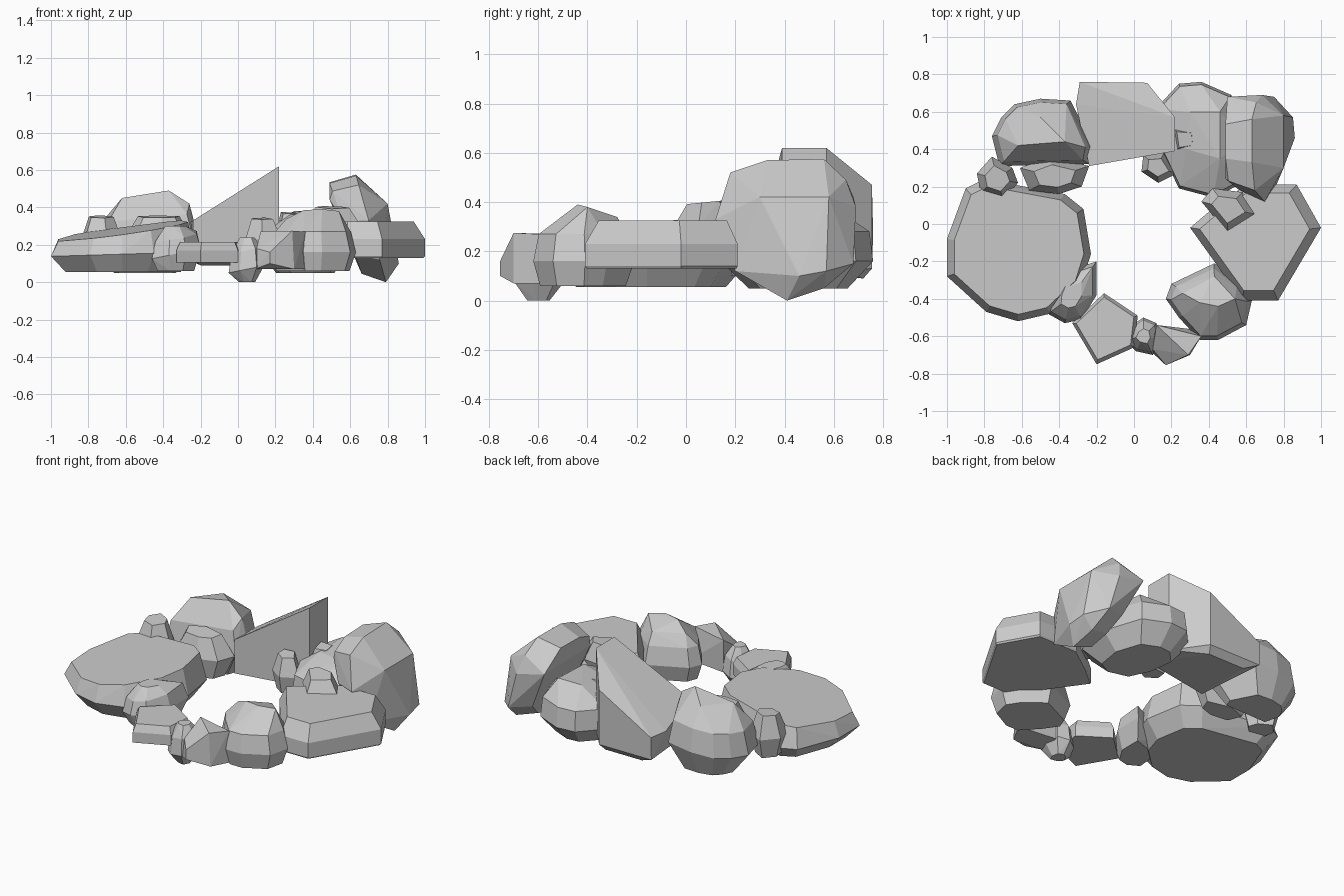
import bpy, bmesh, math


def hull(name, points):
    """Faceted stone: convex hull with coplanar triangles merged."""
    bm = bmesh.new()
    for p in points:
        bm.verts.new(p)
    r = bmesh.ops.convex_hull(bm, input=bm.verts)
    junk = {v for v in r["geom_interior"] + r["geom_unused"] if isinstance(v, bmesh.types.BMVert)}
    bmesh.ops.delete(bm, geom=list(junk), context='VERTS')
    bmesh.ops.dissolve_limit(bm, angle_limit=math.radians(3), verts=bm.verts, edges=bm.edges)
    bmesh.ops.recalc_face_normals(bm, faces=bm.faces)
    me = bpy.data.meshes.new(name)
    bm.to_mesh(me)
    bm.free()
    bpy.context.collection.objects.link(bpy.data.objects.new(name, me))


def rock(name, outline, levels, peaks=()):
    """Top outline repeated per level: (z, scale, x tilt, y tilt)."""
    cx = sum(p[0] for p in outline) / len(outline)
    cy = sum(p[1] for p in outline) / len(outline)
    pts = list(peaks)
    for z, s, tx, ty in levels:
        for x, y in outline:
            dx, dy = (x - cx) * s, (y - cy) * s
            pts.append((cx + dx, cy + dy, z + tx * dx + ty * dy))
    hull(name, pts)


# Large flat stone on the left
rock("west_slab",
     [(-1, -.08), (-.9, .19), (-.8, .24), (-.37, .16), (-.27, .08), (-.23, -.16),
      (-.28, -.32), (-.45, -.48), (-.62, -.52), (-.79, -.47), (-1, -.28)],
     [(.055, .8, 0, 0), (.15, 1, .03, 0), (.275, .9, .14, .06)])

# Rounded boulder, back left
rock("northwest_boulder",
     [(-.76, .47), (-.71, .57), (-.64, .64), (-.5, .67), (-.34, .66), (-.21, .41),
      (-.24, .32), (-.72, .31)],
     [(.05, .6, 0, 0), (.2, 1, .1, 0), (.34, .88, .1, 0)],
     [(-.62, .42, .45), (-.37, .44, .49), (-.5, .57, .45), (-.26, .41, .42)])

# Wedge at the back
hull("north_wedge",
     [(-.29, .76, .27), (.07, .755, .47), (.22, .57, .62), (.22, .39, .62), (-.24, .31, .33),
      (-.31, .64, .27), (-.29, .755, .13), (.07, .755, .13), (.22, .57, .12), (.22, .39, .12),
      (-.24, .31, .12), (-.2, .72, .09), (.05, .72, .09)])

# Boulder behind, back right
rock("northeast_boulder",
     [(.12, .62), (.24, .75), (.36, .76), (.52, .69), (.6, .45), (.56, .21), (.43, .14),
      (.24, .19), (.15, .38)],
     [(.05, .65, 0, 0), (.16, 1, 0, 0), (.28, .95, 0, 0)],
     [(.3, .6, .38), (.46, .6, .38), (.46, .35, .37), (.28, .4, .36)])

# Tall leaning stone: side profile in (y, z), extruded inward
side = [(.12, .33), (.18, .52), (.33, .57), (.56, .575), (.65, .49), (.69, .38),
        (.68, .15), (.56, .05), (.41, 0), (.2, .12)]
tall = [(.63 + (.575 - z) * .28, y, z) for y, z in side]
tall += [(.49 + (.57 - z) * .3, .43 + (y - .43) * .8, .3 + (z - .3) * .85) for y, z in side]
tall += [(.8, .3, .42), (.8, .58, .42), (.86, .46, .1), (.5, .68, .42), (.49, .24, .44),
         (.85, .57, .12)]
hull("east_leaning_stone", tall)

# Chamfered slab on the right
rock("east_slab",
     [(1, -.02), (.77, -.41), (.58, -.41), (.4, -.16), (.3, -.02), (.43, .09), (.6, .21), (.87, .21)],
     [(.13, .98, 0, 0), (.14, 1, 0, 0), (.23, 1, 0, 0), (.325, .84, 0, 0)])

# Boulder, front right
rock("southeast_boulder",
     [(.17, -.4), (.2, -.32), (.43, -.21), (.57, -.32), (.63, -.41), (.6, -.54),
      (.45, -.62), (.35, -.62), (.24, -.5)],
     [(.06, .85, 0, 0), (.16, 1, 0, 0), (.27, .88, 0, 0)],
     [(.35, -.42, .385), (.45, -.44, .39), (.54, -.4, .38), (.43, -.28, .34), (.26, -.37, .34)])

# Small front stones
hull("south_shard",
     [(.12, -.54, .07), (.37, -.57, .07), (.3, -.7, .07), (.17, -.755, .1), (.09, -.68, .07),
      (.12, -.54, .27), (.36, -.6, .27), (.29, -.7, .275), (.17, -.755, .16), (.1, -.67, .18)])
rock("south_slab",
     [(-.16, -.37), (.02, -.49), (0, -.66), (-.2, -.75), (-.33, -.53), (-.25, -.47)],
     [(.105, 1, 0, 0), (.17, 1, 0, 0), (.215, .88, 0, 0)])
rock("south_pebble",
     [(.05, -.5), (.12, -.53), (.14, -.62), (.1, -.7), (.01, -.68), (-.05, -.62), (-.01, -.54)],
     [(0, .45, 0, 0), (.07, 1, .2, 0), (.17, .85, .2, 0), (.24, .4, 0, 0)])
rock("southwest_stone",
     [(-.45, -.36), (-.41, -.27), (-.2, -.2), (-.2, -.38), (-.28, -.51), (-.37, -.53), (-.46, -.48)],
     [(.06, .75, 0, 0), (.15, 1, .2, 0), (.24, .85, .15, .1), (.3, .42, 0, 0)])

# Small stones filling the gaps
level = lambda lo, hi: [(lo, .7, 0, 0), ((lo + hi) / 2, 1, 0, 0), (hi, .6, 0, .1)]
fillers = {
    "west_gap_stone": ([(-.61, .3), (-.45, .36), (-.24, .31), (-.28, .2), (-.4, .16), (-.56, .18)], .1, .35),
    "west_gap_pebble": ([(-.84, .27), (-.76, .36), (-.65, .3), (-.62, .22), (-.7, .13), (-.82, .17)], .1, .35),
    "north_gap_pebble": ([(.04, .28), (.05, .37), (.16, .38), (.23, .27), (.13, .22)], .12, .34),
    "north_gap_block": ([(.2, .52), (.33, .51), (.34, .4), (.22, .38)], .15, .37),
    "east_gap_pebble": ([(.36, .12), (.42, .19), (.58, .17), (.66, .05), (.5, -.05), (.46, .03)], .2, .4),
}
for name, (outline, lo, hi) in fillers.items():
    rock(name, outline, level(lo, hi))
